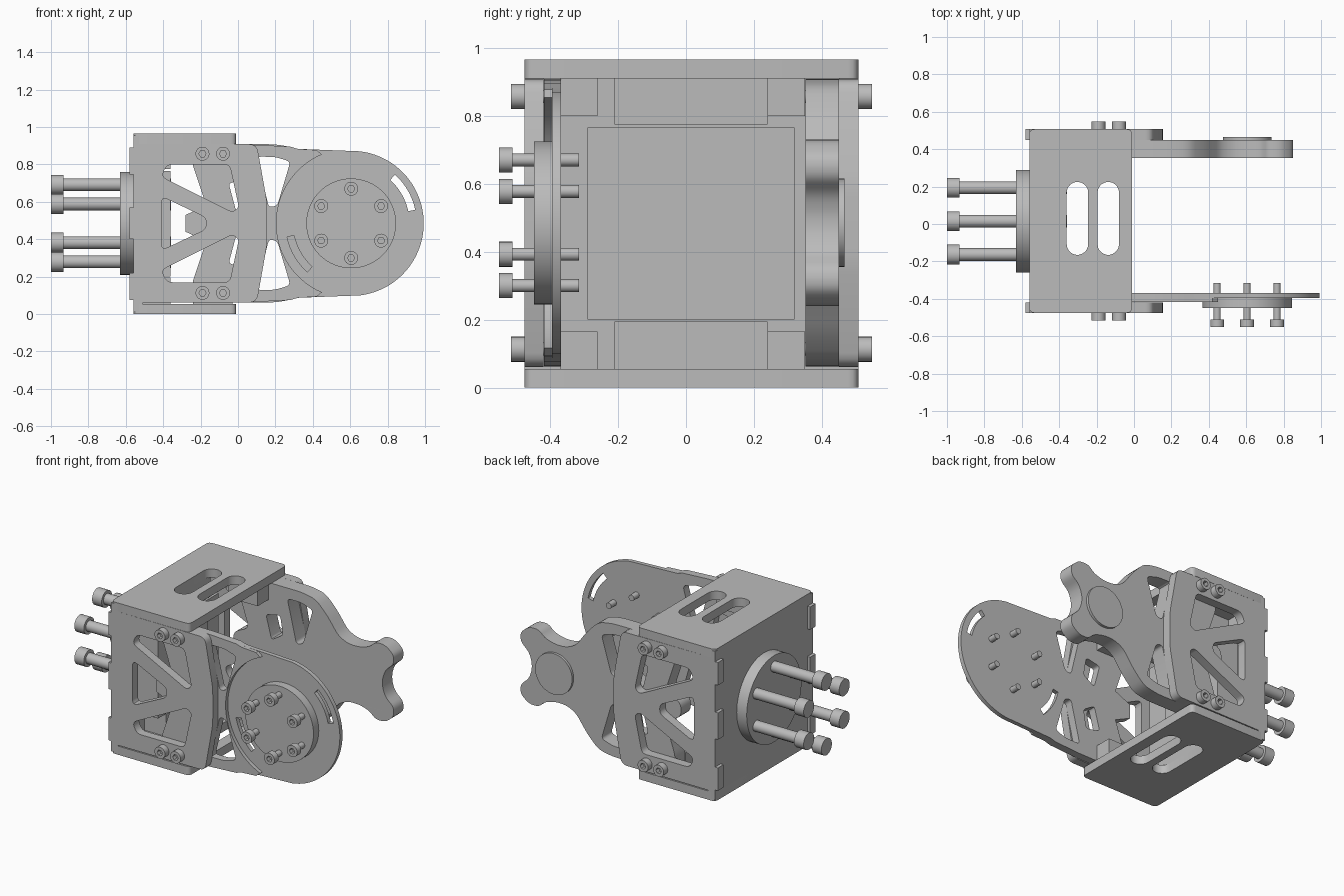
import bpy, math
from mathutils import Vector, Matrix

cube = bpy.data.objects.get("Cube")
if cube:
    bpy.data.objects.remove(cube, do_unlink=True)

metal = bpy.data.materials.new("plain_grey")
metal.use_nodes = True
GREY = (0.5, 0.5, 0.5, 1)
metal.diffuse_color = GREY
metal.node_tree.nodes["Principled BSDF"].inputs["Base Color"].default_value = GREY
parts = []
MID = 0.485      # height of the centre axis
PIVOT = 0.605    # x of the joint axis


def ring(cx, cy, r, n=48, a0=0, a1=360):
    """Points on a circle or an arc."""
    full = abs(a1 - a0) == 360
    steps = n if full else n - 1
    return [(cx + r * math.cos(math.radians(a0 + (a1 - a0) * i / steps)),
             cy + r * math.sin(math.radians(a0 + (a1 - a0) * i / steps))) for i in range(n)]


def rounded(pts, r, n=5):
    """Round every corner of a polygon."""
    out, pts = [], [Vector(p) for p in pts]
    for i, p in enumerate(pts):
        a, b = pts[i - 1] - p, pts[(i + 1) % len(pts)] - p
        d = min(r, 0.45 * a.length, 0.45 * b.length)
        s, e = p + a.normalized() * d, p + b.normalized() * d
        for k in range(n):
            t = k / (n - 1)
            out.append(tuple(s * (1 - t) ** 2 + p * 2 * t * (1 - t) + e * t * t))
    return out


def flip(pts):
    """Mirror a profile about the centre axis."""
    return [(x, 2 * MID - z) for x, z in pts]


def mirrored(half):
    """Close a half outline with its reflection."""
    return half + flip(half)[::-1]


def finish(ob, name):
    ob.name = name
    ob.data.materials.clear()
    ob.data.materials.append(metal)
    parts.append(ob)
    return ob


def plate(name, loops, lo, hi, upright=True):
    """Flat plate: outer loop plus holes, thick along y (upright) or z."""
    cu = bpy.data.curves.new(name, 'CURVE')
    cu.dimensions, cu.fill_mode, cu.extrude = '2D', 'BOTH', (hi - lo) / 2
    for loop in loops:
        sp = cu.splines.new('POLY')
        sp.points.add(len(loop) - 1)
        for q, (x, y) in zip(sp.points, loop):
            q.co = (x, y, 0, 1)
        sp.use_cyclic_u = True
    tmp = bpy.data.objects.new(name + "_curve", cu)
    bpy.context.collection.objects.link(tmp)
    mesh = bpy.data.meshes.new_from_object(tmp.evaluated_get(bpy.context.evaluated_depsgraph_get()))
    bpy.data.objects.remove(tmp, do_unlink=True)
    mid = (lo + hi) / 2
    if upright:
        mesh.transform(Matrix.Translation((0, mid, 0)) @ Matrix.Rotation(math.pi / 2, 4, 'X'))
    else:
        mesh.transform(Matrix.Translation((0, 0, mid)))
    ob = bpy.data.objects.new(name, mesh)
    bpy.context.collection.objects.link(ob)
    return finish(ob, name)


def box(name, x, y, z):
    c = [(a + b) / 2 for a, b in (x, y, z)]
    bpy.ops.mesh.primitive_cube_add(size=1, location=c)
    ob = bpy.context.object
    ob.data.transform(Matrix.Diagonal([b - a for a, b in (x, y, z)] + [1]))
    return finish(ob, name)


def rod(name, axis, lo, hi, u, z, r, n=32):
    """Cylinder along x or y; u is the other horizontal coordinate."""
    m = (lo + hi) / 2
    loc, rot = ((m, u, z), (0, math.pi / 2, 0)) if axis == 'x' else ((u, m, z), (math.pi / 2, 0, 0))
    bpy.ops.mesh.primitive_cylinder_add(vertices=n, radius=r, depth=abs(hi - lo), location=loc, rotation=rot)
    return finish(bpy.context.object, name)


def socket_screw(name, x, z, tip, base, end):
    """Screw along y with a hexagonal socket in the head."""
    plate(name + "_head", [ring(x, z, 0.037, 24), ring(x, z, 0.019, 6)], min(tip, base), max(tip, base))
    rod(name + "_shaft", 'y', base + (tip - base) * 0.3, end, x, z, 0.019, 20)


# Top and bottom plates with two through slots
def slot(x0, x1, y0, y1):
    r, c = (x1 - x0) / 2, (x0 + x1) / 2
    return ring(c, y1 - r, r, 12, 0, 180) + ring(c, y0 + r, r, 12, 180, 360)


cover = [rounded([(-0.56, -0.475), (-0.01, -0.475), (-0.01, 0.507), (-0.56, 0.507)], 0.03),
         slot(-0.36, -0.245, -0.165, 0.225), slot(-0.195, -0.08, -0.165, 0.225)]
plate("top_plate", cover, 0.91, 0.965, False)
plate("bottom_plate", cover, 0, 0.055, False)

# Mounting wall, inner pad and gussets
box("mount_wall", (-0.56, -0.51), (-0.475, 0.507), (0.01, 0.955))
box("mount_pad", (-0.51, -0.36), (-0.29, 0.32), (0.2, 0.765))
for name, z in (("top_gusset", (0.775, 0.91)), ("bottom_gusset", (0.055, 0.195))):
    box(name, (-0.51, -0.36), (-0.21, 0.24), z)

# Trussed side plates, with tabs and clamp blocks
side_out = rounded(mirrored([(-0.55, 0.91), (0.1, 0.908), (0.155, 0.6)]), 0.04)
side_up = rounded([(-0.41, 0.735), (-0.38, 0.8), (-0.045, 0.8), (0.005, 0.57), (-0.03, 0.545)], 0.03)
side_mid = rounded(mirrored([(-0.41, 0.63), (-0.17, 0.515)]), 0.04)
for side, lo, hi, inner in (("front", -0.475, -0.42, (-0.37, -0.26)), ("rear", 0.45, 0.507, (0.24, 0.35))):
    plate(side + "_side_plate", [side_out, side_up, flip(side_up), side_mid], lo, hi)
    for i, z in enumerate(((0.075, 0.22), (0.4, 0.57), (0.745, 0.89))):
        box(f"{side}_tab_{i}", (-0.58, -0.54), (lo, hi), z)
    for name, z in (("upper", (0.8, 0.91)), ("lower", (0.055, 0.165))):
        box(f"{side}_{name}_clamp", (-0.24, -0.03), inner, z)
    tip, base, end = (-0.515, -0.475, -0.3) if side == "front" else (0.548, 0.507, 0.3)
    for x in (-0.19, -0.08):
        for z in (0.857, 0.113):
            socket_screw(side + "_clamp_screw", x, z, tip, base, end)

# Shared truss layout of the two arms
root = [(-0.28, 0.53), (-0.17, 0.58), (-0.24, 0.79), (-0.24, 0.908)]
win_in = rounded([(-0.05, 0.7), (0.05, 0.72), (0.07, 0.6), (-0.01, 0.55)], 0.02)
win_out = rounded([(0.1, 0.842), (0.2, 0.84), (0.28, 0.815), (0.21, 0.58), (0.165, 0.57)], 0.025)
windows = [win_in, flip(win_in), win_out, flip(win_out)]


def arc_slot(a0, a1):
    return ring(PIVOT, MID, 0.35, 14, a0, a1) + ring(PIVOT, MID, 0.312, 14, a1, a0)


# Front arm: thin rounded end, thicker root stopping at a circular step
top_edge = root + [(0.1, 0.905), (0.28, 0.895), (0.32, 0.883)]
dome = ring(PIVOT, MID, 0.388, 40, 83, -83)
plate("front_arm", [top_edge + dome + flip(top_edge)[::-1]] + windows
      + [arc_slot(12, 48), arc_slot(192, 228)], -0.395, -0.368)
step = ring(PIVOT, MID, 0.4, 30, 113, 247)
plate("front_arm_root", [top_edge + [(0.42, 0.877)] + step + [(0.42, 2 * MID - 0.877)]
      + flip(top_edge)[::-1]] + windows, -0.418, -0.39)
rod("joint_disc", 'y', -0.448, -0.39, PIVOT, MID, 0.24, 64)
for x, z in ring(PIVOT, MID, 0.185, 6, 90, 450):
    socket_screw("joint_screw", x, z, -0.55, -0.51, -0.315)

# Rear arm: thick, narrowing to a waist with two prongs and a round boss
rear_half = root + [(0.2, 0.908), (0.3, 0.89), (0.38, 0.81), (0.46, 0.7), (0.53, 0.668), (0.61, 0.668),
                    (0.68, 0.69), (0.72, 0.73), (0.79, 0.73), (0.85, 0.68), (0.848, 0.62),
                    (0.79, 0.57), (0.77, 0.51)]
plate("rear_arm", [rounded(mirrored(rear_half), 0.04)] + windows, 0.352, 0.45)
rod("rear_boss", 'y', 0.44, 0.466, PIVOT, MID, 0.13, 48)

# Mounting disc and its six long screws
rod("mount_disc", 'x', -0.63, -0.56, 0.015, MID, 0.275, 64)
for y, z in ring(0.015, MID, 0.206, 6, 90, 450):
    rod("mount_screw_shaft", 'x', -0.94, -0.358, y, z, 0.034, 24)
    rod("mount_screw_head", 'x', -1.0, -0.933, y, z, 0.053, 32)

# Smooth the curved walls, keep the edges sharp
bpy.ops.object.select_all(action='DESELECT')
for ob in parts:
    ob.select_set(True)
bpy.context.view_layer.objects.active = parts[0]
bpy.ops.object.shade_smooth_by_angle(angle=math.radians(30))
